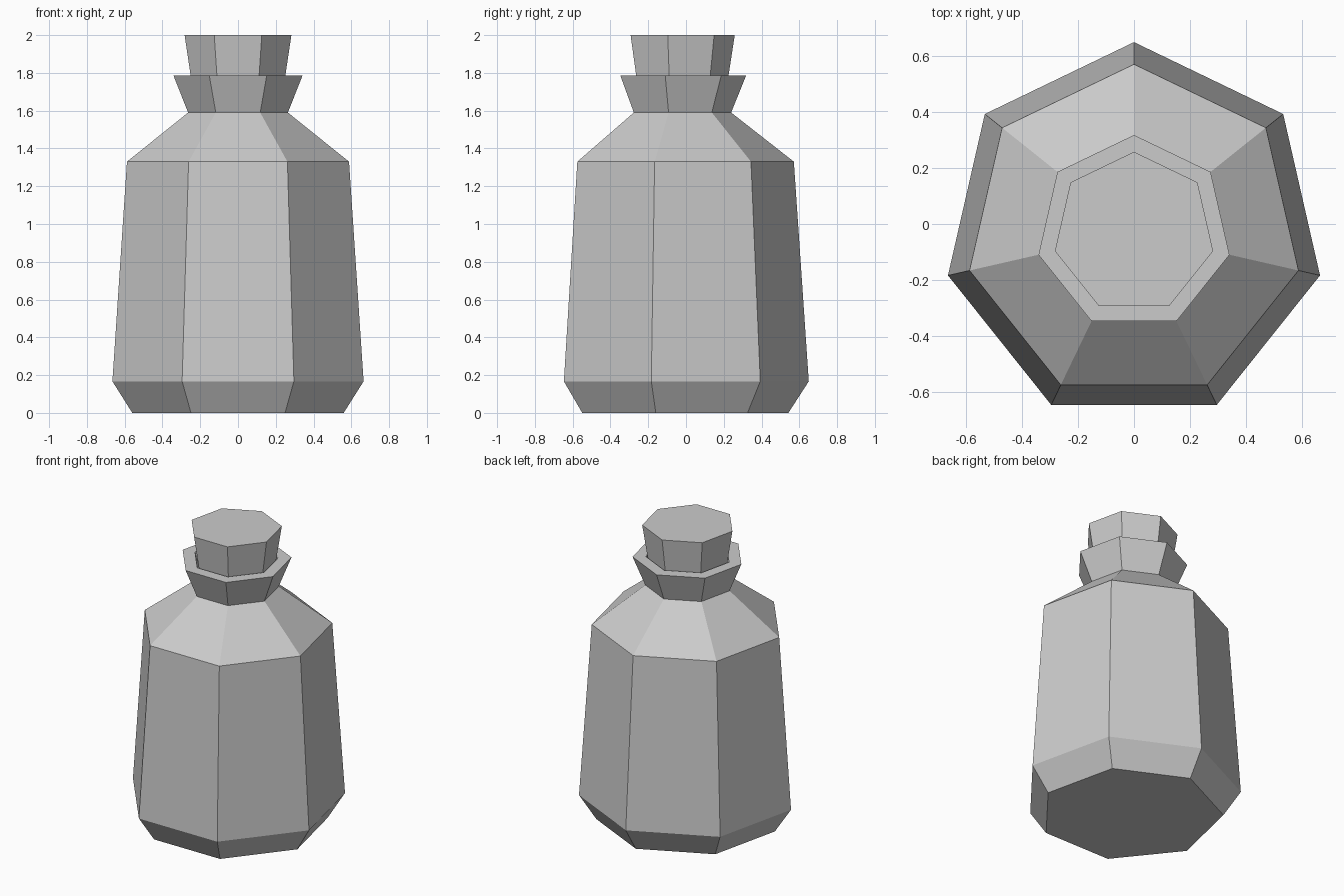
import bpy, bmesh, math

if "Cube" in bpy.data.objects:
    bpy.data.objects.remove(bpy.data.objects["Cube"])

SIDES = 7
CENTRE_Y = -0.032


def lathe(name, profile):
    """Seven-sided flat-faced solid from (radius, height) rings, capped at both ends."""
    bm = bmesh.new()
    rings = []
    for r, z in profile:
        angles = [math.pi / 2 + 2 * math.pi * k / SIDES for k in range(SIDES)]
        rings.append([bm.verts.new((r * math.cos(a), CENTRE_Y + r * math.sin(a), z))
                      for a in angles])
    for low, high in zip(rings, rings[1:]):
        for k in range(SIDES):
            n = (k + 1) % SIDES
            bm.faces.new((low[k], low[n], high[n], high[k]))
    bm.faces.new(rings[0][::-1])
    bm.faces.new(rings[-1])
    bmesh.ops.recalc_face_normals(bm, faces=bm.faces)
    mesh = bpy.data.meshes.new(name)
    bm.to_mesh(mesh)
    bm.free()
    obj = bpy.data.objects.new(name, mesh)
    bpy.context.collection.objects.link(obj)
    return obj


# Bottle: chamfered base, tapered body, shoulder, flared lip, recessed mouth
lathe("bottle", [(0.574, 0), (0.682, 0.167), (0.603, 1.33), (0.271, 1.59),
                 (0.35, 1.785), (0.268, 1.785), (0.22, 1.62)])

# Stopper: tapers down into the mouth
lathe("stopper", [(0.235, 1.64), (0.257, 1.785), (0.29, 2.0)])
